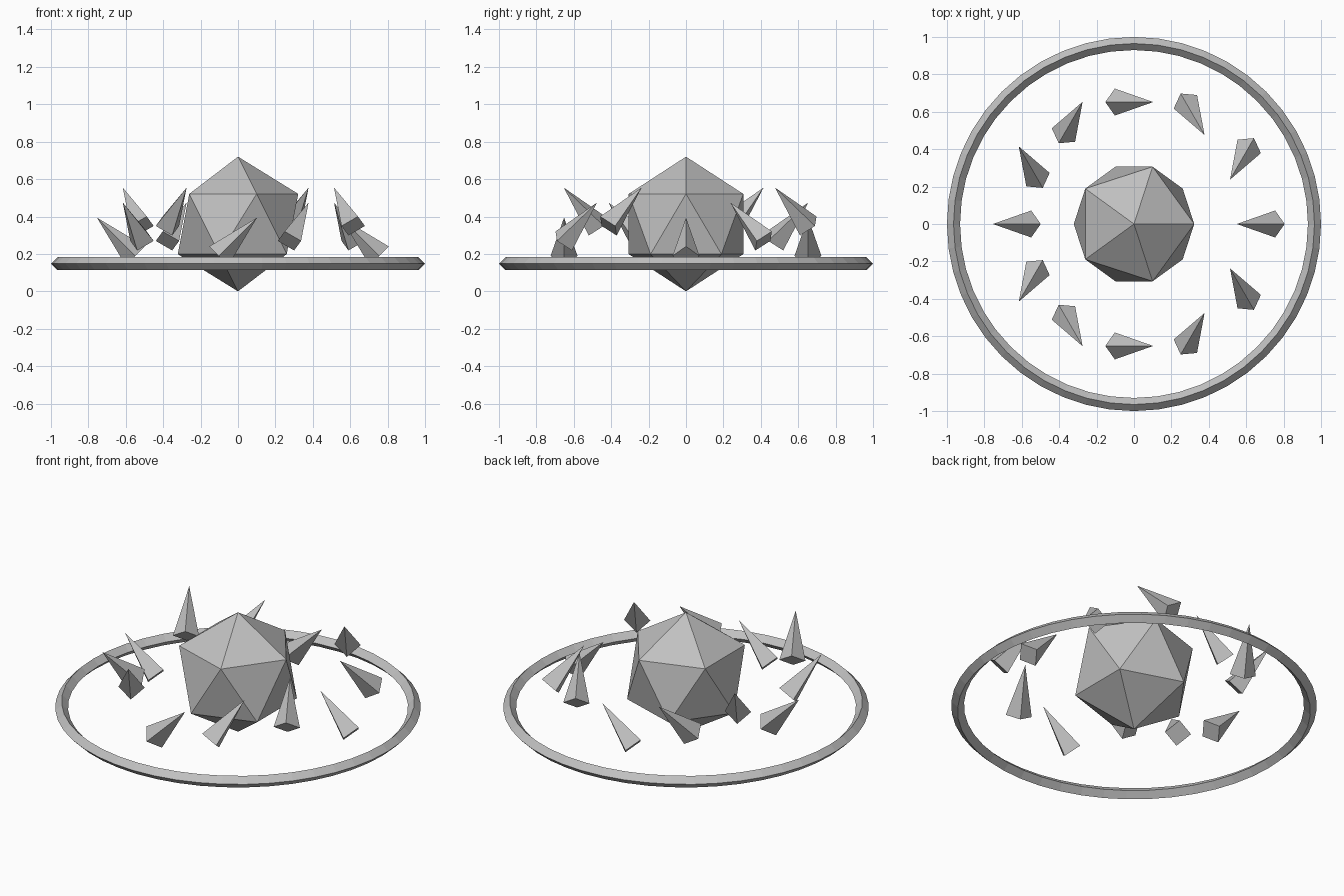
import bpy, bmesh
from math import cos, sin, pi, radians
from mathutils import Vector

if "Cube" in bpy.data.objects:
    bpy.data.objects.remove(bpy.data.objects["Cube"], do_unlink=True)

# One plain grey for everything
grey = bpy.data.materials.new("stone grey")
grey.use_nodes = True
colour = (0.53, 0.53, 0.53, 1)
grey.diffuse_color = colour
grey.node_tree.nodes["Principled BSDF"].inputs["Base Color"].default_value = colour


def finish(name):
    obj = bpy.context.object
    obj.name = name
    obj.data.name = name
    obj.data.materials.append(grey)
    return obj


# Faceted core crystal
bpy.ops.mesh.primitive_ico_sphere_add(subdivisions=1, radius=0.36, location=(0, 0, 0.36))
finish("core_crystal")

# Thin ring with a diamond cross-section
bpy.ops.mesh.primitive_torus_add(major_radius=0.965, minor_radius=0.035,
                                 major_segments=48, minor_segments=4,
                                 location=(0, 0, 0.148))
finish("outer_ring")

# Twelve tilted shards, turning twice per lap and stepping through three heights
ORBIT = 0.652
for i in range(12):
    a = i * pi / 6
    bpy.ops.mesh.primitive_cone_add(
        vertices=4, radius1=0.072, radius2=0, depth=0.29,
        location=(ORBIT * cos(a), ORBIT * sin(a), 0.292 + 0.08 * (i % 3)),
        rotation=(0, radians(45), pi + 2 * a))
    finish(f"shard_{i + 1}")
